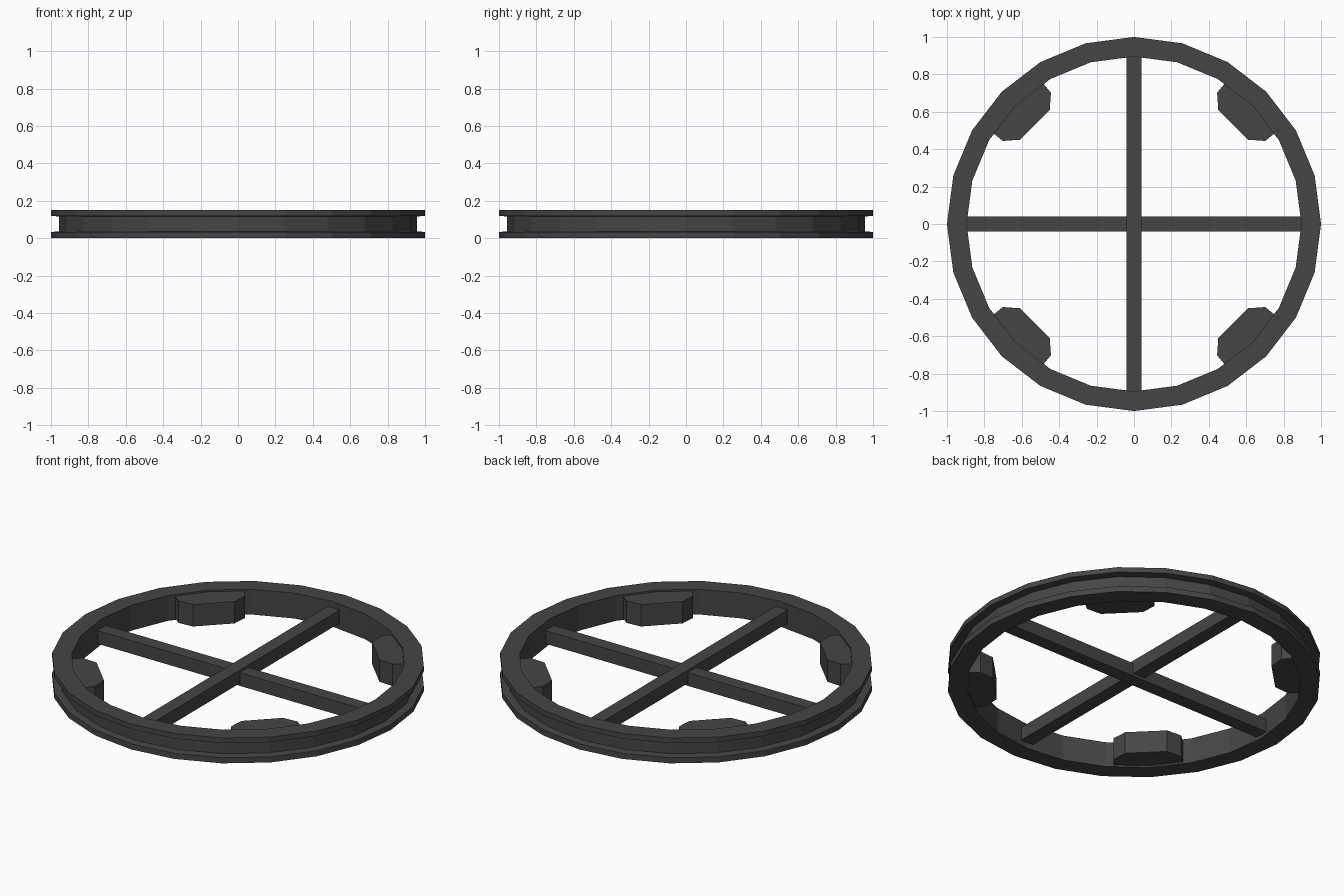
import bpy, bmesh, math

if "Cube" in bpy.data.objects:
    bpy.data.objects.remove(bpy.data.objects["Cube"])

mat = bpy.data.materials.new("dark grey")
mat.diffuse_color = (0.06, 0.06, 0.06, 1)
mat.use_nodes = True
mat.node_tree.nodes["Principled BSDF"].inputs["Base Color"].default_value = mat.diffuse_color


def finish(bm, name):
    bmesh.ops.recalc_face_normals(bm, faces=bm.faces)
    me = bpy.data.meshes.new(name)
    bm.to_mesh(me)
    bm.free()
    me.materials.append(mat)
    ob = bpy.data.objects.new(name, me)
    bpy.context.collection.objects.link(ob)
    return ob


def prism(name, pts, z0, z1, angle=0):
    """Extrude a plan outline, turned about z."""
    bm = bmesh.new()
    c, s = math.cos(angle), math.sin(angle)
    f = bm.faces.new([bm.verts.new((x * c - y * s, x * s + y * c, z0)) for x, y in pts])
    top = bmesh.ops.extrude_face_region(bm, geom=[f])["geom"]
    for v in top:
        if isinstance(v, bmesh.types.BMVert):
            v.co.z = z1
    return finish(bm, name)


# Grooved rim: lathe profile (radius, z) with 24 sides
profile = [(0.895, 0), (1, 0), (1, 0.033), (0.957, 0.037),
           (0.957, 0.116), (1, 0.12), (1, 0.15), (0.895, 0.15)]
N = 24
bm = bmesh.new()
rings = []
for i in range(N):
    a = 2 * math.pi * i / N
    rings.append([bm.verts.new((r * math.cos(a), r * math.sin(a), z)) for r, z in profile])
for i in range(N):
    p, q = rings[i], rings[(i + 1) % N]
    for j in range(len(profile)):
        k = (j + 1) % len(profile)
        bm.faces.new((p[j], q[j], q[k], p[k]))
finish(bm, "rim")

# Crossed spokes, one slightly higher than the other
bar = [(-0.9, -0.04), (0.9, -0.04), (0.9, 0.04), (-0.9, 0.04)]
prism("cross_spoke_x", bar, 0.02, 0.098)
prism("cross_spoke_y", bar, 0.035, 0.113, math.pi / 2)

# Four chamfered blocks on the inside of the rim
block = [(0.75, -0.113), (0.81, -0.182), (0.872, -0.188), (0.93, -0.13),
         (0.93, 0.13), (0.872, 0.188), (0.81, 0.182), (0.75, 0.113)]
for i in range(4):
    prism("rim_block_%d" % (i + 1), block, 0.01, 0.14, math.pi / 4 + i * math.pi / 2)
